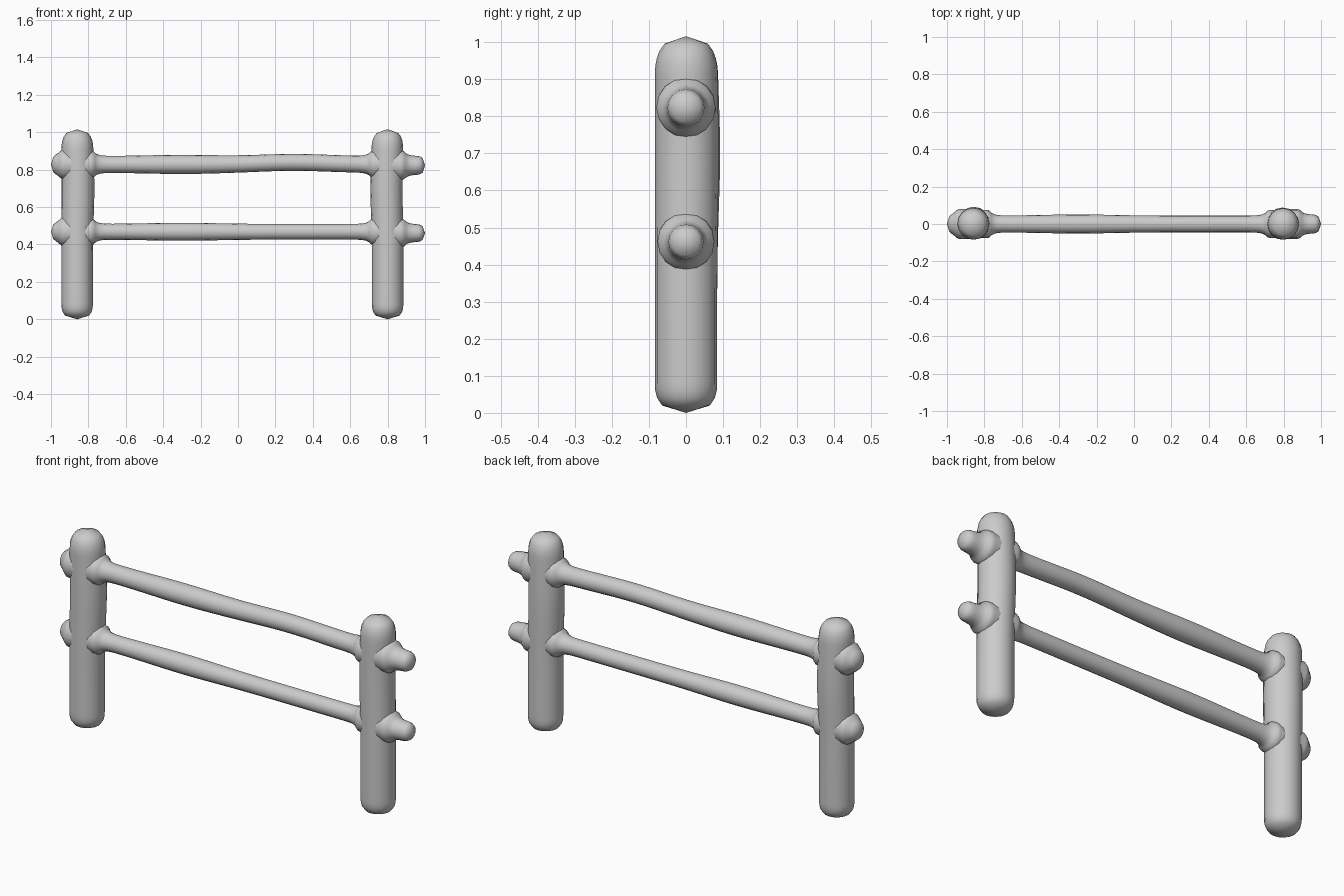
import bpy, bmesh, math
from mathutils import Vector

cube = bpy.data.objects.get("Cube")
if cube:
    bpy.data.objects.remove(cube, do_unlink=True)

SIDES = 16
AXIS_X, AXIS_Y, AXIS_Z = Vector((1, 0, 0)), Vector((0, 1, 0)), Vector((0, 0, 1))
RIGHT_POST, LEFT_POST = -0.86, 0.8
POST_RADIUS = 0.084

grey = bpy.data.materials.new("plain grey")
grey.use_nodes = True
grey.diffuse_color = (0.6, 0.6, 0.6, 1)
grey.node_tree.nodes["Principled BSDF"].inputs["Base Color"].default_value = grey.diffuse_color


def blunt(distance, length):
    """Rounded end: fraction of the full radius at a distance from the tip."""
    rest = max(0, 1 - distance / length)
    return (1 - rest ** 2.5) ** 0.4


def bump(position, middle, width):
    """Smooth swelling that fades away from its middle."""
    return math.exp(-((position - middle) / width) ** 2)


def build_log(name, start, end, step, side_a, side_b, centre_at, radius_at):
    """Round log with a pointed tip at each end, following centre and radius rules."""
    bm = bmesh.new()
    count = round((end - start) / step)
    rings = []
    for n in range(1, count):
        along = start + (end - start) * n / count
        centre, radius = centre_at(along), radius_at(along)
        ring = []
        for i in range(SIDES):
            angle = math.tau * i / SIDES
            offset = math.cos(angle) * side_a + math.sin(angle) * side_b
            ring.append(bm.verts.new(centre + radius * offset))
        rings.append(ring)
    first_tip = bm.verts.new(centre_at(start))
    last_tip = bm.verts.new(centre_at(end))
    for i in range(SIDES):
        j = (i + 1) % SIDES
        for low, high in zip(rings, rings[1:]):
            bm.faces.new((low[i], low[j], high[j], high[i]))
        bm.faces.new((first_tip, rings[0][j], rings[0][i]))
        bm.faces.new((last_tip, rings[-1][i], rings[-1][j]))
    bmesh.ops.recalc_face_normals(bm, faces=bm.faces)
    for face in bm.faces:
        face.smooth = True
    mesh = bpy.data.meshes.new(name)
    bm.to_mesh(mesh)
    bm.free()
    mesh.materials.append(grey)
    bpy.context.collection.objects.link(bpy.data.objects.new(name, mesh))


def build_post(name, post_x, lean, swell):
    """Upright log, slightly fuller and shifted around the upper middle."""
    top = 1.016

    def centre_at(z):
        belly = bump(z, 0.7, 0.2)
        return Vector((post_x + lean * belly, swell * belly, z))

    def radius_at(z):
        full = POST_RADIUS + swell * bump(z, 0.7, 0.2)
        return full * blunt(z, 0.08) * blunt(top - z, 0.11)

    build_log(name, 0, top, 0.02, AXIS_X, AXIS_Y, centre_at, radius_at)


def build_rail(name, height, thickness, bow, stub_drop):
    """Cross log through both posts, flared where it meets them."""

    def centre_at(x):
        lift = bow * bump(x, 0.3, 0.25)
        if x > LEFT_POST:
            lift -= stub_drop * min(1, (x - LEFT_POST) / POST_RADIUS)
        return Vector((x, 0, height + lift))

    def radius_at(x):
        gap = min(abs(x - RIGHT_POST), abs(x - LEFT_POST)) - POST_RADIUS
        flare = 0.03 * math.exp(-max(0, gap) / 0.02)
        outside = x < RIGHT_POST or x > LEFT_POST
        stub = 0.005 if outside else 0
        wave = 0.006 * bump(x, -0.3, 0.25)
        end = blunt(1 - abs(x), 0.05)
        return (thickness + stub + wave + flare) * end

    build_log(name, -1, 1, 0.0125, AXIS_Y, AXIS_Z, centre_at, radius_at)


# Two upright posts
build_post("right_post", RIGHT_POST, 0.004, 0.004)
build_post("left_post", LEFT_POST, -0.006, 0.002)

# Two rails whose ends stick out beyond the posts
build_rail("upper_rail", 0.828, 0.045, 0.011, 0.005)
build_rail("lower_rail", 0.468, 0.042, 0, 0.007)
